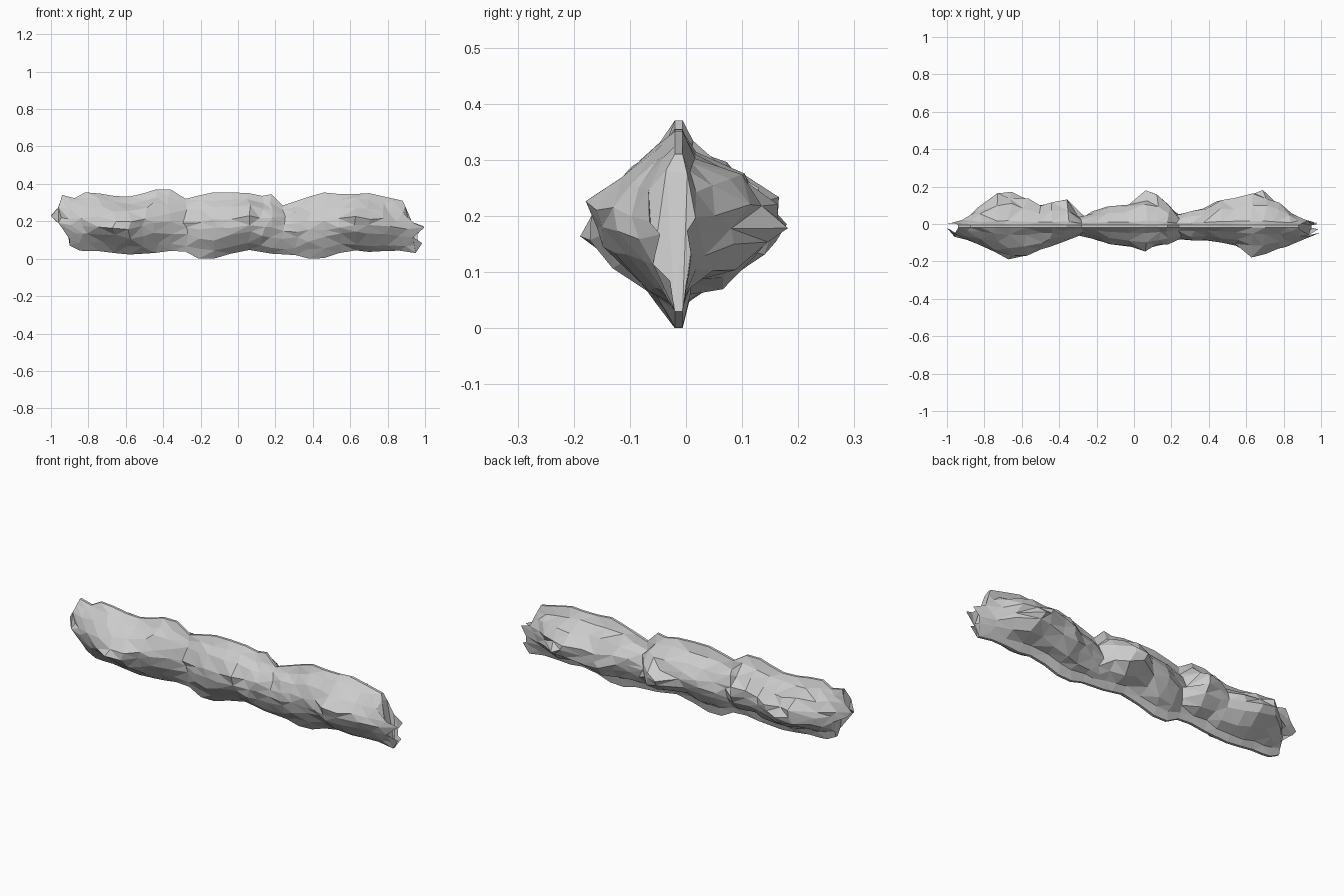
import bpy, bmesh, random

if "Cube" in bpy.data.objects:
    bpy.data.objects.remove(bpy.data.objects["Cube"])

random.seed(11)

# Outlines read along the length: upper edge, lower edge, front bulge, back bulge
TOP = [(-1, .34), (-.94, .34), (-.88, .32), (-.82, .355), (-.7, .345), (-.62, .325), (-.53, .34),
       (-.45, .37), (-.35, .37), (-.28, .32), (-.14, .355), (.05, .355), (.1, .33), (.18, .345),
       (.24, .285), (.45, .355), (.6, .34), (.68, .355), (.88, .31), (1, .30)]
LOW = [(-1, .07), (-.9, .07), (-.84, .04), (-.7, .04), (-.62, .02), (-.45, .03), (-.3, .05),
       (-.22, .0), (-.13, 0), (.04, .05), (.1, .04), (.22, .02), (.28, .03), (.36, 0), (.45, 0),
       (.6, .05), (.68, .035), (.85, .045), (.95, .03), (1, .06)]
FRONT = [(-1, .02), (-.95, .08), (-.88, .085), (-.65, .185), (-.5, .14), (-.28, .06), (-.15, .105),
         (.07, .145), (.23, .085), (.4, .09), (.52, .105), (.65, .185), (.8, .12), (.9, .08), (1, .045)]
BACK = [(-1, 0), (-.93, .01), (-.88, .04), (-.8, .11), (-.74, .17), (-.68, .185), (-.5, .1), (-.37, .14),
        (-.28, .04), (-.2, .07), (-.15, .095), (-.04, .1), (.07, .185), (.13, .16), (.22, .045),
        (.4, .09), (.48, .15), (.55, .14), (.65, .185), (.72, .18), (.8, .09), (.88, .03), (1, 0)]
STATIONS = [-.95, -.88, -.82, -.74, -.66, -.58, -.5, -.44, -.36, -.28, -.21, -.13, -.04, .06, .13,
            .18, .24, .31, .38, .46, .54, .63, .7, .77, .83, .9]
# Ragged end outlines as (height fraction, x)
LEFT_END = [(0, -.9), (.13, -.9), (.3, -.87), (.45, -.96), (.54, -1), (.6, -1), (.76, -.96), (1, -.94)]
RIGHT_END = [(0, .95), (.13, .985), (.3, .935), (.43, 1), (.5, .99), (.7, .87), (.85, .9), (1, .88)]
# Cross-sections as (height fraction, depth fraction)
FRONT_ROWS = [(0, 0), (.13, .42), (.3, .82), (.45, 1), (.58, 1), (.76, .7), (.9, .32), (1, 0)]
BACK_ROWS = [(0, 0), (.13, .06), (.21, .48), (.35, .88), (.48, 1), (.6, .97), (.75, .6), (.87, .1), (1, 0)]

bm = bmesh.new()
N = len(STATIONS)


def at(curve, x):
    """Linear reading of a curve at x."""
    for (a, u), (b, v) in zip(curve, curve[1:]):
        if x <= b:
            return u + (v - u) * max(0, x - a) / (b - a)
    return curve[-1][1]


def rim_x(i, t):
    """Length position, blended to the ragged ends."""
    x = STATIONS[i]
    for end, k, base in ((LEFT_END, i, -.95), (RIGHT_END, N - 1 - i, .9)):
        if k < 3:
            x += (at(end, t) - base) * (1 - k / 3)
    return x


def face_grid(side, curve, rows):
    """One rocky face as a jittered grid with a sharp rim."""
    grid = []
    for i in range(N):
        col = []
        for j, (t, p) in enumerate(rows):
            x = rim_x(i, t)
            depth = at(curve, x)
            z = at(LOW, x) + (at(TOP, x) - at(LOW, x)) * t
            # shallow places are flatter than the bulges
            if side < 0:
                p = p ** (.55 + 2.4 * depth)
            y = side * depth * p
            if 0 < j < len(rows) - 1 and 0 < i < N - 1:
                x += random.uniform(-.015, .015)
                z += random.uniform(-.011, .011)
                y *= random.uniform(.9, 1.05)
                # hollows at the crests of the back bulges
                if side > 0 and j == 5 and i in (4, 13, 22):
                    y *= .8
            if j in (0, len(rows) - 1):
                y = -.02 if side < 0 else -.006
            col.append(bm.verts.new((x, y, z)))
        grid.append(col)
    return grid


def quad(a, b, c, d):
    """A facet, split along its shorter diagonal."""
    if (a.co - c.co).length < (b.co - d.co).length:
        tris = [(a, b, c), (a, c, d)]
    else:
        tris = [(a, b, d), (b, c, d)]
    for tri in tris:
        bm.faces.new(tri)


front = face_grid(-1, FRONT, FRONT_ROWS)
back = face_grid(1, BACK, BACK_ROWS)
for i in range(N - 1):
    for g in (front, back):
        for j in range(len(g[0]) - 1):
            quad(g[i][j], g[i + 1][j], g[i + 1][j + 1], g[i][j + 1])
    # narrow edge joining the two faces along top and bottom
    for j in (0, -1):
        quad(front[i][j], front[i + 1][j], back[i + 1][j], back[i][j])
# closed ends
for i in (0, -1):
    bm.faces.new(front[i] + back[i][::-1])
bmesh.ops.triangulate(bm, faces=[f for f in bm.faces if len(f.verts) > 4])

bmesh.ops.recalc_face_normals(bm, faces=bm.faces)
mesh = bpy.data.meshes.new("rock_ridge")
bm.to_mesh(mesh)
bm.free()
bpy.context.collection.objects.link(bpy.data.objects.new("rock_ridge", mesh))
